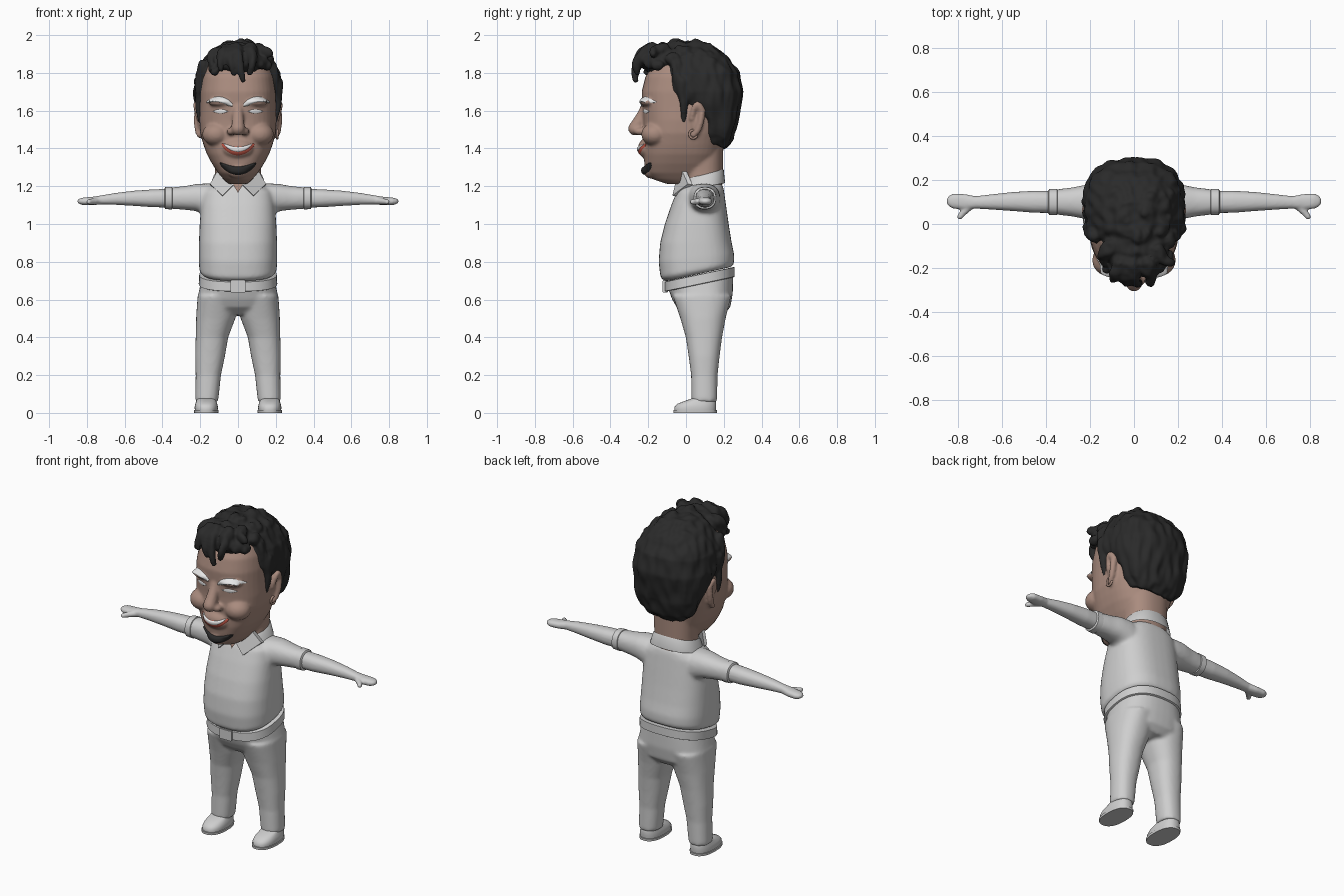
import bpy, bmesh, math, random
from mathutils import Vector, Matrix, noise
from mathutils.bvhtree import BVHTree

if "Cube" in bpy.data.objects:
    bpy.data.objects.remove(bpy.data.objects["Cube"], do_unlink=True)
random.seed(4)


def material(name, *rgb):
    m = bpy.data.materials.new(name)
    m.use_nodes = True
    m.diffuse_color = (*rgb, 1)
    m.node_tree.nodes["Principled BSDF"].inputs["Base Color"].default_value = (*rgb, 1)
    return m


CLOTH = material("pale grey cloth", .62, .62, .62)
SKIN = material("skin", .40, .26, .21)
HAIR = material("black hair", .023, .023, .023)
WHITE = material("white", .85, .85, .85)
LIP = material("red lips", .5, .09, .06)


def loft(bm, rings, axis="z", n=2.3, side=1, caps=True, count=40):
    """Bridge superellipse rings: (position, centre a, centre b, radius a, radius b, tilt)."""
    loops = []
    for p, ca, cb, ra, rb, tilt in rings:
        loop = []
        for i in range(count):
            t = math.tau * i / count
            c, s = math.cos(t), math.sin(t)
            a = ca + ra * math.copysign(abs(c) ** (2 / n), c)
            b = cb + rb * math.copysign(abs(s) ** (2 / n), s)
            co = (side * a, b, p + tilt * (b - cb)) if axis == "z" else (side * p, a, b)
            loop.append(bm.verts.new(co))
        loops.append(loop)
    for l0, l1 in zip(loops, loops[1:]):
        for i in range(count):
            j = (i + 1) % count
            bm.faces.new((l0[i], l0[j], l1[j], l1[i]))
    if caps:
        bm.faces.new(loops[0])
        bm.faces.new(loops[-1])


def body(bm, rows, x=0, **kw):
    """Loft upwards from rows of (z, half width, front y, back y, tilt)."""
    loft(bm, [(z, x, (f + b) / 2, w, (b - f) / 2, t) for z, w, f, b, t in rows], **kw)


def ball(bm, centre, radii, sub=3):
    bmesh.ops.create_icosphere(bm, subdivisions=sub, radius=1,
                               matrix=Matrix.LocRotScale(Vector(centre), None, Vector(radii)))


def lock(bm, a, b, c, r0, r1):
    """Tapered strand of overlapping balls along a bent path."""
    a, b, c = Vector(a), Vector(b), Vector(c)
    for i in range(13):
        t = i / 12
        r = r0 + (r1 - r0) * t
        ball(bm, a.lerp(b, t).lerp(b.lerp(c, t), t), (r, r, r), 2)


def finish(bm, name, mat, voxel=0, smooth=0):
    bmesh.ops.recalc_face_normals(bm, faces=bm.faces)
    mesh = bpy.data.meshes.new(name)
    bm.to_mesh(mesh)
    bm.free()
    ob = bpy.data.objects.new(name, mesh)
    bpy.context.collection.objects.link(ob)
    bpy.ops.object.select_all(action="DESELECT")
    ob.select_set(True)
    bpy.context.view_layer.objects.active = ob
    if voxel:
        m = ob.modifiers.new("blend", "REMESH")
        m.mode, m.voxel_size = "VOXEL", voxel
        bpy.ops.object.modifier_apply(modifier=m.name)
        m = ob.modifiers.new("soften", "SMOOTH")
        m.factor, m.iterations = .5, smooth
        bpy.ops.object.modifier_apply(modifier=m.name)
    ob.data.materials.clear()
    ob.data.materials.append(mat)
    bpy.ops.object.shade_smooth_by_angle(angle=math.radians(50))
    return ob


SIDES = (("left", 1), ("right", -1))

# Shirt with sleeves
bm = bmesh.new()
body(bm, [(.735, .185, -.11, .245, .22), (.755, .205, -.135, .255, .2), (.82, .208, -.145, .255, .1),
          (.9, .207, -.137, .242, 0), (1, .203, -.112, .226, 0), (1.1, .195, -.078, .212, 0),
          (1.17, .185, -.05, .202, 0), (1.205, .14, -.03, .195, 0), (1.22, .1, 0, .18, 0)], n=2.6)
for _, s in SIDES:
    loft(bm, [(.08, .09, 1.11, .09, .1, 0), (.16, .095, 1.13, .088, .085, 0), (.22, .1, 1.14, .078, .072, 0),
              (.28, .1, 1.138, .066, .063, 0), (.37, .1, 1.137, .055, .055, 0)], "x", side=s)
finish(bm, "shirt", CLOTH, .01, 8)

# Trousers
bm = bmesh.new()
body(bm, [(.71, .193, -.1, .25, .2), (.62, .212, -.075, .248, .1),
          (.56, .2, -.05, .235, 0), (.52, .13, 0, .2, 0)], n=2.5)
for _, s in SIDES:
    loft(bm, [(.62, .107, .085, .107, .155, 0), (.5, .118, .09, .104, .12, 0), (.4, .138, .095, .086, .096, 0),
              (.3, .148, .096, .079, .082, 0), (.2, .157, .097, .067, .07, 0), (.06, .166, .097, .061, .068, 0)],
         side=s)
finish(bm, "trousers", CLOTH, .01, 6)

# Belt and buckle
bm = bmesh.new()
body(bm, [(.68, .2, -.105, .25, .21), (.683, .208, -.113, .258, .21),
          (.732, .205, -.113, .258, .21), (.735, .198, -.1, .25, .21)], n=2.5)
finish(bm, "belt", CLOTH)
bm = bmesh.new()
bmesh.ops.create_cube(bm, size=1, matrix=Matrix.LocRotScale(
    Vector((0, -.11, .67)), None, Vector((.08, .03, .066))))
bmesh.ops.bevel(bm, geom=bm.edges[:], offset=.004, segments=2, affect="EDGES")
finish(bm, "buckle", CLOTH)

for label, s in SIDES:
    # Sleeve cuff
    bm = bmesh.new()
    loft(bm, [(.345, .1, 1.137, .052, .052, 0), (.35, .1, 1.137, .06, .06, 0),
              (.385, .1, 1.137, .059, .058, 0), (.39, .1, 1.137, .05, .05, 0)], "x", side=s)
    finish(bm, label + "_cuff", CLOTH)
    # Arm and mitten hand with thumb
    bm = bmesh.new()
    loft(bm, [(.34, .1, 1.137, .05, .05, 0), (.45, .101, 1.136, .05, .047, 0), (.55, .102, 1.136, .043, .04, 0),
              (.65, .1, 1.133, .034, .031, 0), (.72, .098, 1.128, .028, .024, 0), (.77, .1, 1.122, .036, .022, 0),
              (.82, .104, 1.12, .034, .02, 0), (.84, .104, 1.12, .024, .014, 0), (.85, .104, 1.12, .01, .007, 0)],
         "x", side=s)
    lock(bm, (s * .735, .09, 1.123), (s * .77, .06, 1.12), (s * .79, .033, 1.117), .02, .014)
    finish(bm, label + "_arm", CLOTH, .006, 4)
    # Shoe and sole
    bm = bmesh.new()
    body(bm, [(.012, .06, -.06, .158, 0), (.03, .062, -.062, .16, 0), (.048, .058, -.045, .16, 0),
              (.062, .053, -.01, .158, 0), (.08, .048, .04, .15, 0)], x=.168, side=s, n=2.4)
    finish(bm, label + "_shoe", CLOTH)
    bm = bmesh.new()
    body(bm, [(0, .064, -.066, .163, 0), (.014, .065, -.067, .164, 0)], x=.168, side=s, n=2.4)
    finish(bm, label + "_sole", CLOTH)
    # Collar flap
    bm = bmesh.new()
    front = [bm.verts.new((s * x, y, z)) for x, y, z in
             ((.01, -.055, 1.222), (.11, -.02, 1.28), (.148, .01, 1.212), (.082, -.072, 1.15))]
    ext = bmesh.ops.extrude_face_region(bm, geom=[bm.faces.new(front)])
    bmesh.ops.translate(bm, vec=(0, .025, -.004), verts=[v for v in ext["geom"] if isinstance(v, bmesh.types.BMVert)])
    finish(bm, label + "_collar_flap", CLOTH)

# Collar band
bm = bmesh.new()
body(bm, [(1.195, .15, -.035, .207, .18), (1.25, .13, -.03, .2, .3), (1.262, .118, -.028, .19, .32),
          (1.245, .11, -.01, .18, .3)], caps=False)
finish(bm, "collar_band", CLOTH)

# Open neckline
bm = bmesh.new()
bm.faces.new([bm.verts.new(p) for p in ((-.035, -.05, 1.225), (0, -.06, 1.165), (.035, -.05, 1.225))])
finish(bm, "neckline", SKIN)

# Head, neck, nose, cheeks and ears
bm = bmesh.new()
body(bm, [(1.212, .05, -.1, .08, 0), (1.235, .075, -.17, .12, 0), (1.27, .105, -.208, .14, 0),
          (1.32, .138, -.22, .16, 0), (1.37, .165, -.226, .18, 0), (1.42, .183, -.226, .19, 0),
          (1.48, .2, -.226, .2, 0), (1.55, .205, -.226, .22, 0), (1.62, .202, -.232, .23, 0),
          (1.7, .2, -.235, .24, 0), (1.78, .19, -.215, .23, 0), (1.85, .165, -.17, .19, 0),
          (1.9, .12, -.1, .14, 0), (1.92, .06, -.05, .1, 0)], n=2.5)
body(bm, [(1.16, .125, -.01, .19, 0), (1.28, .122, -.01, .195, 0), (1.5, .13, -.01, .2, 0)])
lock(bm, (0, -.215, 1.62), (0, -.235, 1.56), (0, -.27, 1.505), .026, .038)
ball(bm, (0, -.205, 1.4), (.085, .05, .055))
ball(bm, (0, -.185, 1.285), (.06, .042, .045))
for _, s in SIDES:
    ball(bm, (s * .035, -.243, 1.49), (.024, .034, .021))
    ball(bm, (s * .115, -.165, 1.475), (.075, .072, .062))
    ball(bm, (s * .085, -.2, 1.645), (.075, .042, .024))
    lock(bm, (s * .213, .085, 1.6), (s * .232, .05, 1.68), (s * .21, .03, 1.56), .02, .014)
    lock(bm, (s * .213, .085, 1.6), (s * .222, .08, 1.5), (s * .203, .04, 1.47), .02, .016)
    ball(bm, (s * .2, .055, 1.55), (.016, .035, .07))
head = finish(bm, "head", SKIN, .008, 5)
tree = BVHTree.FromObject(head, bpy.context.evaluated_depsgraph_get())

# Earring
bm = bmesh.new()
ring = [Vector((.208, .038 + .02 * math.cos(a), 1.475 + .022 * math.sin(a)))
        for a in (math.tau * i / 24 for i in range(24))]
for p in ring:
    ball(bm, p, (.007, .007, .007), 2)
finish(bm, "earring", SKIN, .003, 2)


def patch(name, shape, mat, thick):
    """Domed strip pressed on the face; shape(t) gives x, middle z and half height."""
    bm = bmesh.new()
    cols = []
    for i in range(33):
        x, z, h = shape(i / 32)
        col = []
        for j in range(9):
            v = j / 4 - 1
            hit = tree.ray_cast(Vector((x, -1, z + v * h)), Vector((0, 1, 0)))[0]
            y = hit.y if hit else -.1
            col.append(bm.verts.new((x, y - thick * (1 - v ** 4) + .002, z + v * h)))
        cols.append(col)
    for c0, c1 in zip(cols, cols[1:]):
        for j in range(8):
            bm.faces.new((c0[j], c1[j], c1[j + 1], c0[j + 1]))
    bmesh.ops.remove_doubles(bm, verts=bm.verts, dist=.0004)
    finish(bm, name, mat)


def crescent(width, z, bend, height):
    def shape(t):
        u = 2 * t - 1
        return width * u, z + bend * u * u, height * math.sqrt(max(0, 1 - u * u))
    return shape


# Painted face details
for label, s in SIDES:
    patch(label + "_eyebrow", lambda t: (s * (.03 + .138 * t), 1.63 + .03 * math.sin(2.7 * t),
                                         .004 + .014 * (1 - t ** 3) * min(1, .3 + 5 * t)), WHITE, .01)
    patch(label + "_eye", lambda t: (s * (.05 + .085 * t), 1.596, .013 * math.sin(math.pi * t)), WHITE, .005)
patch("lips", crescent(.088, 1.386, .036, .027), LIP, .005)
patch("teeth", crescent(.076, 1.394, .03, .015), WHITE, .009)
patch("goatee", crescent(.098, 1.282, .04, .024), HAIR, .014)

# Hair: back mass, sideburns, quiff, curls and falling locks
bm = bmesh.new()
body(bm, [(1.425, .14, .07, .21, -.4), (1.47, .175, .065, .245, -.3), (1.55, .2, .05, .275, -.1),
          (1.63, .222, -.05, .29, 0), (1.7, .236, -.14, .3, 0), (1.8, .222, -.14, .28, 0),
          (1.87, .18, -.13, .235, 0), (1.92, .14, -.1, .18, 0), (1.96, .08, -.06, .1, 0)], n=2.5)
ball(bm, (.01, -.09, 1.865), (.15, .155, .09))
for _, s in SIDES:
    lock(bm, (s * .2, -.015, 1.75), (s * .206, -.02, 1.65), (s * .198, -.01, 1.545), .036, .014)
    lock(bm, (s * .18, -.05, 1.84), (s * .21, -.05, 1.78), (s * .205, -.025, 1.68), .03, .022)
for _ in range(75):
    x, y, r = random.uniform(-.14, .16), random.uniform(-.22, .15), random.uniform(.02, .036)
    ball(bm, (x, y, 1.957 - 4 * (x - .02) ** 2 - 1.8 * y * y), (r, r * 1.2, r), 2)
for a, b, c in (((-.06, -.18, 1.92), (-.1, -.26, 1.88), (-.085, -.25, 1.82)),
                ((0, -.18, 1.92), (-.02, -.29, 1.88), (.03, -.268, 1.76)),
                ((.06, -.18, 1.92), (.09, -.28, 1.88), (.06, -.26, 1.8)),
                ((-.03, -.18, 1.92), (-.06, -.29, 1.87), (-.02, -.26, 1.8)),
                ((.1, -.12, 1.92), (.14, -.18, 1.92), (.175, -.17, 1.9)),
                ((-.1, -.1, 1.9), (-.16, -.15, 1.89), (-.135, -.18, 1.84))):
    lock(bm, a, b, c, .042, .014)
hair = finish(bm, "hair", HAIR, .008, 3)
# Wavy strands running down the hair
normals = [v.normal.copy() for v in hair.data.vertices]
for v, nrm in zip(hair.data.vertices, normals):
    p = v.co
    v.co = p + nrm * .012 * noise.noise(Vector((p.x * 26, p.y * 26, p.z * 9)))
